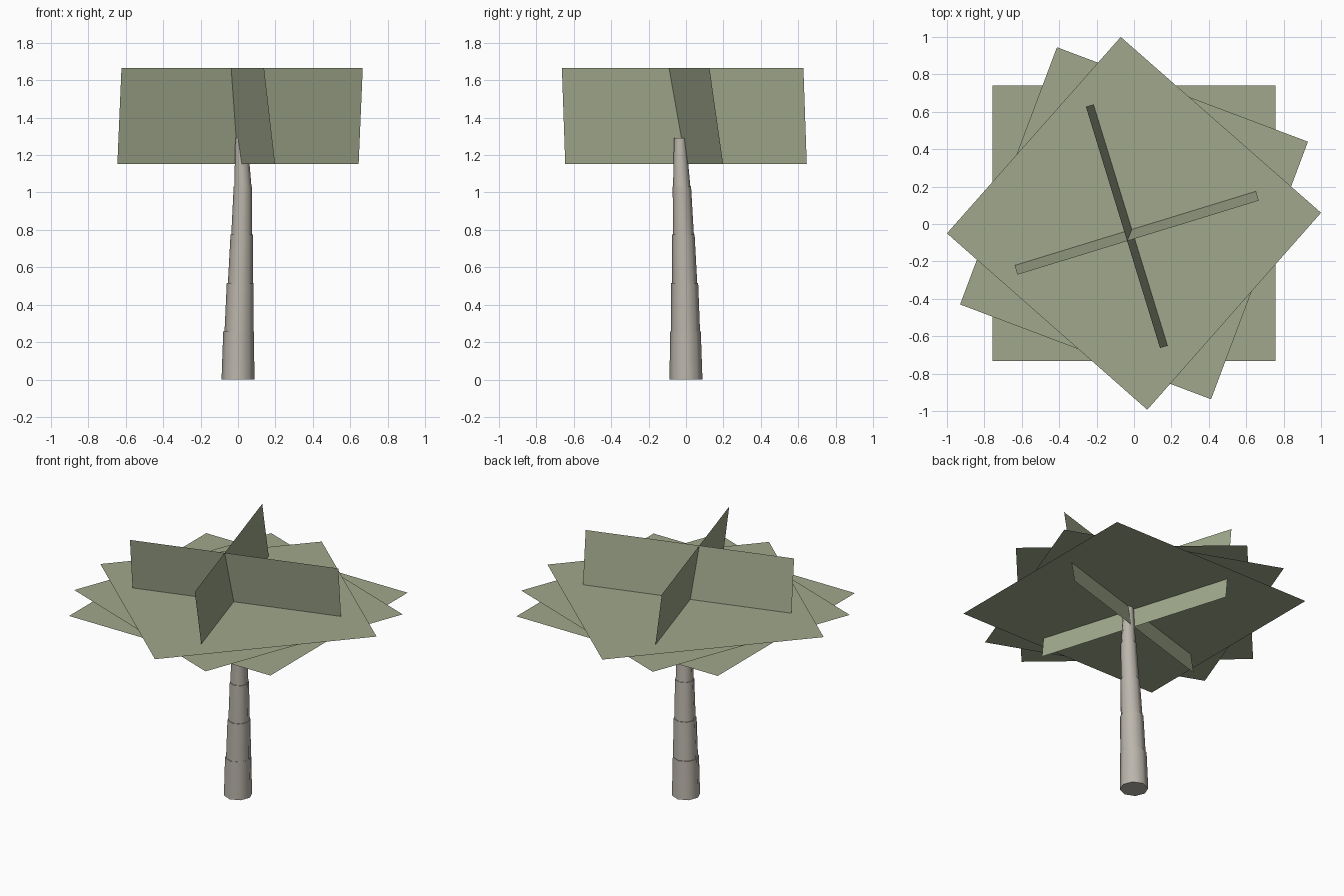
import bpy, bmesh
from math import cos, sin, pi

if "Cube" in bpy.data.objects:
    bpy.data.objects.remove(bpy.data.objects["Cube"])


def material(name, color):
    m = bpy.data.materials.new(name)
    m.diffuse_color = (*color, 1)
    m.use_nodes = True
    m.node_tree.nodes["Principled BSDF"].inputs["Base Color"].default_value = m.diffuse_color
    return m


leaf = material("leaf_green", (0.35, 0.39, 0.26))
bark = material("bark", (0.50, 0.465, 0.41))


def add_object(name, bm, mat):
    mesh = bpy.data.meshes.new(name)
    bm.to_mesh(mesh)
    bm.free()
    mesh.materials.append(mat)
    ob = bpy.data.objects.new(name, mesh)
    bpy.context.collection.objects.link(ob)
    return ob


def card(name, corners):
    bm = bmesh.new()
    bm.faces.new([bm.verts.new(c) for c in corners])
    return add_object(name, bm, leaf)


# Trunk: stacked, slightly leaning tapered segments (z, centre x, centre y, radius)
SIDES = 8
rings = [
    (0.0, 0.0, 0.0, 0.088),
    (0.258, 0.003, -0.003, 0.082), (0.258, 0.006, -0.003, 0.078),
    (0.516, 0.012, -0.007, 0.072), (0.516, 0.013, -0.007, 0.067),
    (0.775, 0.020, -0.014, 0.060), (0.775, 0.020, -0.014, 0.056),
    (1.033, 0.026, -0.022, 0.049), (1.033, 0.026, -0.023, 0.046),
    (1.29, 0.018, -0.032, 0.032),
]
bm = bmesh.new()
loops = [[bm.verts.new((x + r * cos(2 * pi * i / SIDES), y + r * sin(2 * pi * i / SIDES), z))
          for i in range(SIDES)] for z, x, y, r in rings]
for a, b in zip(loops, loops[1:]):
    for i in range(SIDES):
        j = (i + 1) % SIDES
        bm.faces.new((a[i], a[j], b[j], b[i]))
bm.faces.new(loops[0][::-1])
bm.faces.new(loops[-1])
trunk = add_object("trunk", bm, bark)
bpy.context.view_layer.objects.active = trunk
trunk.select_set(True)
bpy.ops.object.shade_smooth_by_angle(angle=pi / 3)

# Horizontal foliage cards, each turned differently (z, corners)
flat_cards = [
    ("lower", 1.290, [(-0.757, -0.733), (0.757, -0.733), (0.757, 0.74), (-0.757, 0.74)]),
    ("middle", 1.304, [(-0.93, -0.43), (0.412, -0.937), (0.93, 0.44), (-0.412, 0.945)]),
    ("upper", 1.317, [(-1, -0.05), (0.071, -0.993), (1, 0.06), (-0.071, 1.0)]),
]
for level, z, pts in flat_cards:
    card("foliage_" + level, [(x, y, z) for x, y in pts])

# Two crossed upright cards: bottom half-width vector and lean of the top edge
Z0, Z1 = 1.153, 1.666
for name, (hx, hy), (lx, ly) in [
    ("foliage_upright_wide", (0.645, 0.198), (0.022, -0.073)),
    ("foliage_upright_deep", (-0.198, 0.645), (-0.059, -0.018)),
]:
    card(name, [(-hx, -hy, Z0), (hx, hy, Z0), (hx + lx, hy + ly, Z1), (lx - hx, ly - hy, Z1)])
